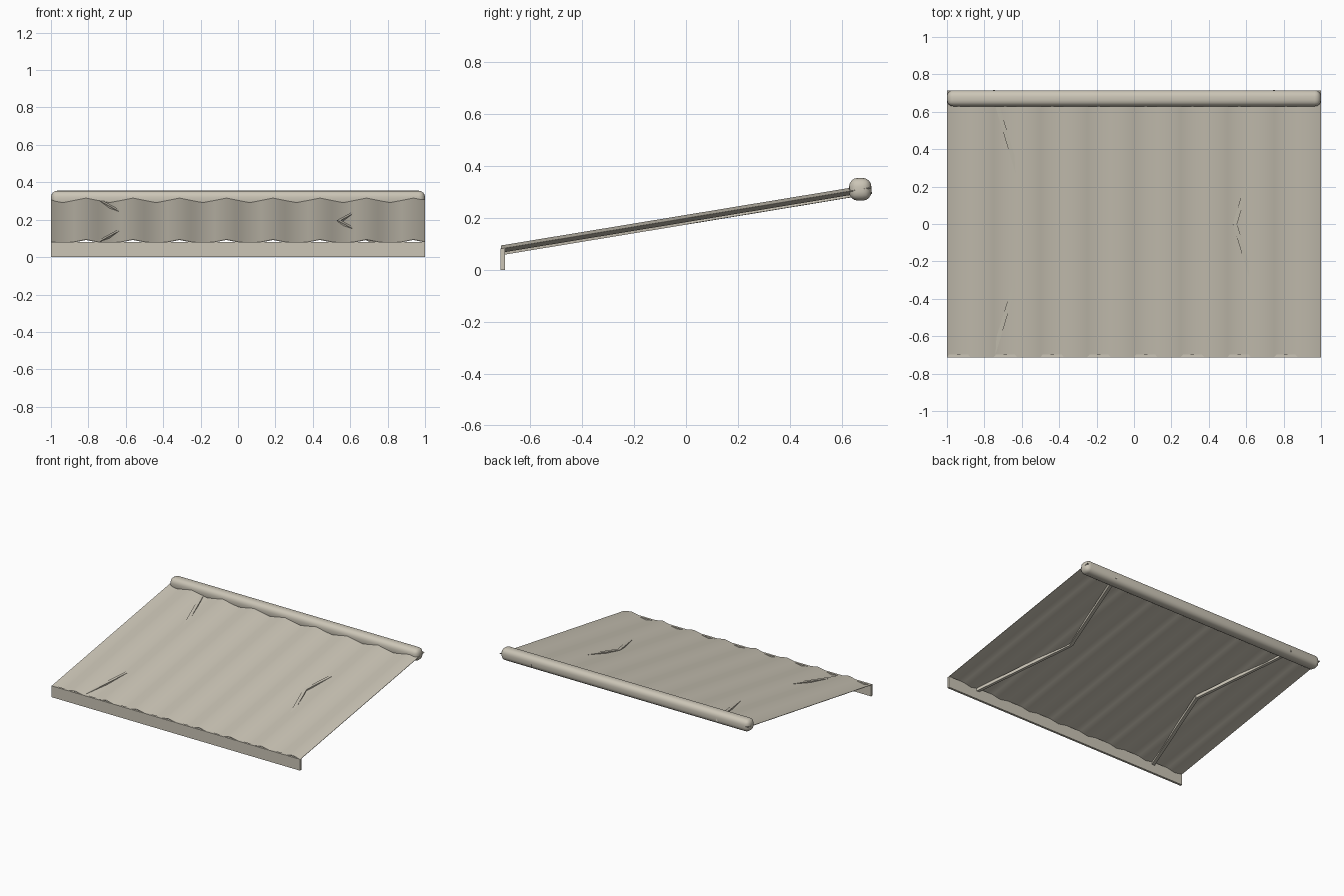
import bpy, bmesh, math
from mathutils import Vector, Matrix

if "Cube" in bpy.data.objects:
    bpy.data.objects.remove(bpy.data.objects["Cube"])

canvas = bpy.data.materials.new("warm_grey")
canvas.diffuse_color = (0.60, 0.56, 0.47, 1)
canvas.use_nodes = True
canvas.node_tree.nodes["Principled BSDF"].inputs["Base Color"].default_value = canvas.diffuse_color

SLOPE, MID = 0.165, 0.198


def add_object(name, bm):
    bmesh.ops.recalc_face_normals(bm, faces=bm.faces)
    me = bpy.data.meshes.new(name)
    bm.to_mesh(me)
    bm.free()
    me.materials.append(canvas)
    ob = bpy.data.objects.new(name, me)
    bpy.context.collection.objects.link(ob)
    return ob


def smooth(ob, angle=40):
    bpy.ops.object.select_all(action='DESELECT')
    ob.select_set(True)
    bpy.context.view_layer.objects.active = ob
    bpy.ops.object.shade_smooth_by_angle(angle=math.radians(angle))


def box(name, size, centre, bevel=0, segments=4):
    bm = bmesh.new()
    bmesh.ops.create_cube(bm, size=1)
    bmesh.ops.scale(bm, vec=size, verts=bm.verts)
    bmesh.ops.translate(bm, vec=centre, verts=bm.verts)
    if bevel:
        bmesh.ops.bevel(bm, geom=bm.edges[:], offset=bevel, segments=segments,
                        profile=0.5, affect='EDGES')
    return add_object(name, bm)


# Rippled fabric: eight waves across, four facets per wave
bm = bmesh.new()
N, T = 32, 0.003
rings = []
for i in range(N + 1):
    x = -1 + 2 * i / N
    wave = -0.0125 * math.sin(8 * math.pi * x)
    rings.append([bm.verts.new((x, y, MID + SLOPE * y + wave + t))
                  for y, t in ((-0.713, -T / 2), (0.713, -T / 2), (0.713, T / 2), (-0.713, T / 2))])
for a, b in zip(rings, rings[1:]):
    for k in range(4):
        bm.faces.new((a[k], a[(k + 1) % 4], b[(k + 1) % 4], b[k]))
bm.faces.new(rings[0])
bm.faces.new(rings[-1][::-1])
smooth(add_object("awning_fabric", bm))

# Rounded housing at the wall and the flat front bar
smooth(box("roller_housing", (2, 0.086, 0.088), (0, 0.672, 0.311), 0.034))
box("front_bar", (2, 0.016, 0.082), (0, -0.707, 0.041))


# Folding arms, mirrored, each made of two struts meeting at an elbow
def strut(name, a, b, w=0.022):
    d = b - a
    bm = bmesh.new()
    bmesh.ops.create_cube(bm, size=1)
    bmesh.ops.scale(bm, vec=(w, w, d.length), verts=bm.verts)
    across = d.cross(Vector((0, 0, 1))).normalized()
    rot = Matrix((across, d.normalized().cross(across), d.normalized())).transposed()
    bmesh.ops.rotate(bm, matrix=rot, verts=bm.verts)
    bmesh.ops.translate(bm, vec=(a + b) / 2, verts=bm.verts)
    return add_object(name, bm)


for side, label in ((-1, "left"), (1, "right")):
    pts = [Vector((side * x, y, MID - 0.012 + SLOPE * y))
           for x, y in ((0.755, -0.708), (0.54, 0.0), (0.755, 0.713))]
    strut(label + "_front_arm", pts[0], pts[1])
    strut(label + "_rear_arm", pts[1], pts[2])
